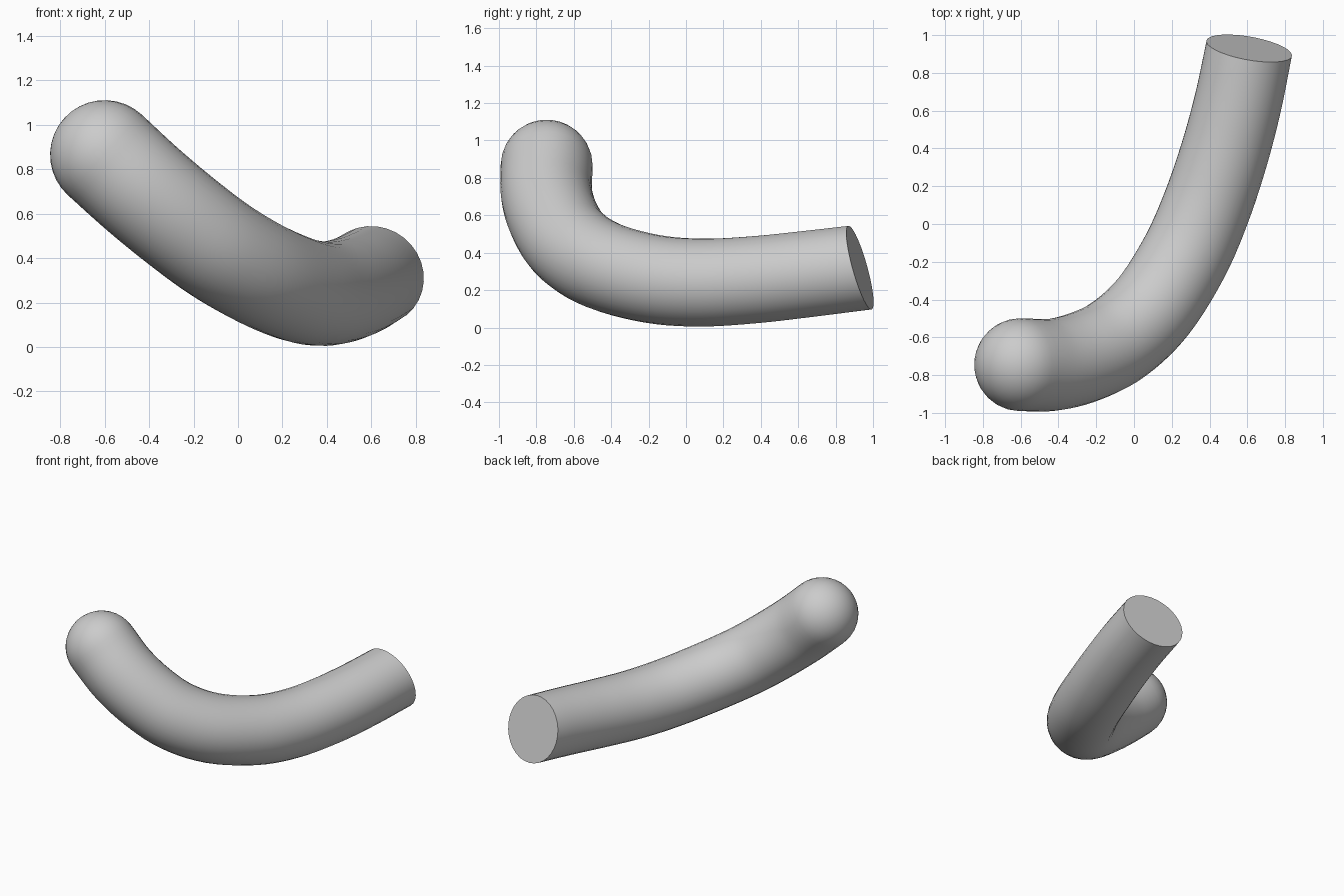
import bpy, bmesh, math
from mathutils import Vector

if "Cube" in bpy.data.objects:
    bpy.data.objects.remove(bpy.data.objects["Cube"])

SIDES = 32
STEPS = 5
# Centreline of the bent tube (x, y, z), from rounded tip to cut end
PATH = [Vector(p) for p in [
    (-0.60, -0.745, 0.865), (-0.43, -0.745, 0.71), (-0.255, -0.70, 0.565),
    (-0.08, -0.61, 0.435), (0.10, -0.44, 0.33), (0.265, -0.18, 0.26),
    (0.38, 0.08, 0.24), (0.475, 0.36, 0.255), (0.55, 0.64, 0.285),
    (0.61, 0.93, 0.32)]]
R_TIP, R_END = 0.246, 0.23


def smooth_path(pts):
    """Catmull-Rom samples through the points."""
    p = [2 * pts[0] - pts[1]] + pts + [2 * pts[-1] - pts[-2]]
    out = []
    for i in range(1, len(p) - 2):
        a, b, c, d = p[i - 1:i + 3]
        for k in range(STEPS):
            t = k / STEPS
            out.append(0.5 * (2 * b + (c - a) * t + (2 * a - 5 * b + 4 * c - d) * t * t
                              + (3 * b - a - 3 * c + d) * t ** 3))
    return out + [pts[-1]]


line = smooth_path(PATH)
n = len(line)
tangents = [(line[min(i + 1, n - 1)] - line[max(i - 1, 0)]).normalized() for i in range(n)]

# Stations: hemisphere tip first, then the tube
stations = []
for k in range(1, 9):
    a = math.radians(90 * k / 9)
    stations.append((line[0] - tangents[0] * R_TIP * math.cos(a), tangents[0], R_TIP * math.sin(a)))
for i in range(n):
    stations.append((line[i], tangents[i], R_TIP + (R_END - R_TIP) * i / (n - 1)))

bm = bmesh.new()
rings = []
side = Vector((0, 1, 0))
for c, t, r in stations:
    side = (side - t * side.dot(t)).normalized()
    up = t.cross(side)
    rings.append([bm.verts.new(c + r * (side * math.cos(a) + up * math.sin(a)))
                  for a in (2 * math.pi * j / SIDES for j in range(SIDES))])

# Lean the cut end a little
end, axis = line[-1], tangents[-1]
normal = Vector((0.18, 1, 0.28))
for v in rings[-1]:
    v.co -= axis * (normal.dot(v.co - end) / normal.dot(axis))

# Skin, tip fan and flat end cap
tip = bm.verts.new(line[0] - tangents[0] * R_TIP)
for j in range(SIDES):
    k = (j + 1) % SIDES
    bm.faces.new((tip, rings[0][k], rings[0][j]))
    for a, b in zip(rings, rings[1:]):
        bm.faces.new((a[j], a[k], b[k], b[j]))
bm.faces.new(rings[-1])
bmesh.ops.recalc_face_normals(bm, faces=bm.faces)

mesh = bpy.data.meshes.new("bent_tube")
bm.to_mesh(mesh)
bm.free()
tube = bpy.data.objects.new("bent_tube", mesh)
bpy.context.collection.objects.link(tube)
bpy.context.view_layer.objects.active = tube
tube.select_set(True)
bpy.ops.object.shade_smooth_by_angle(angle=math.radians(40))
